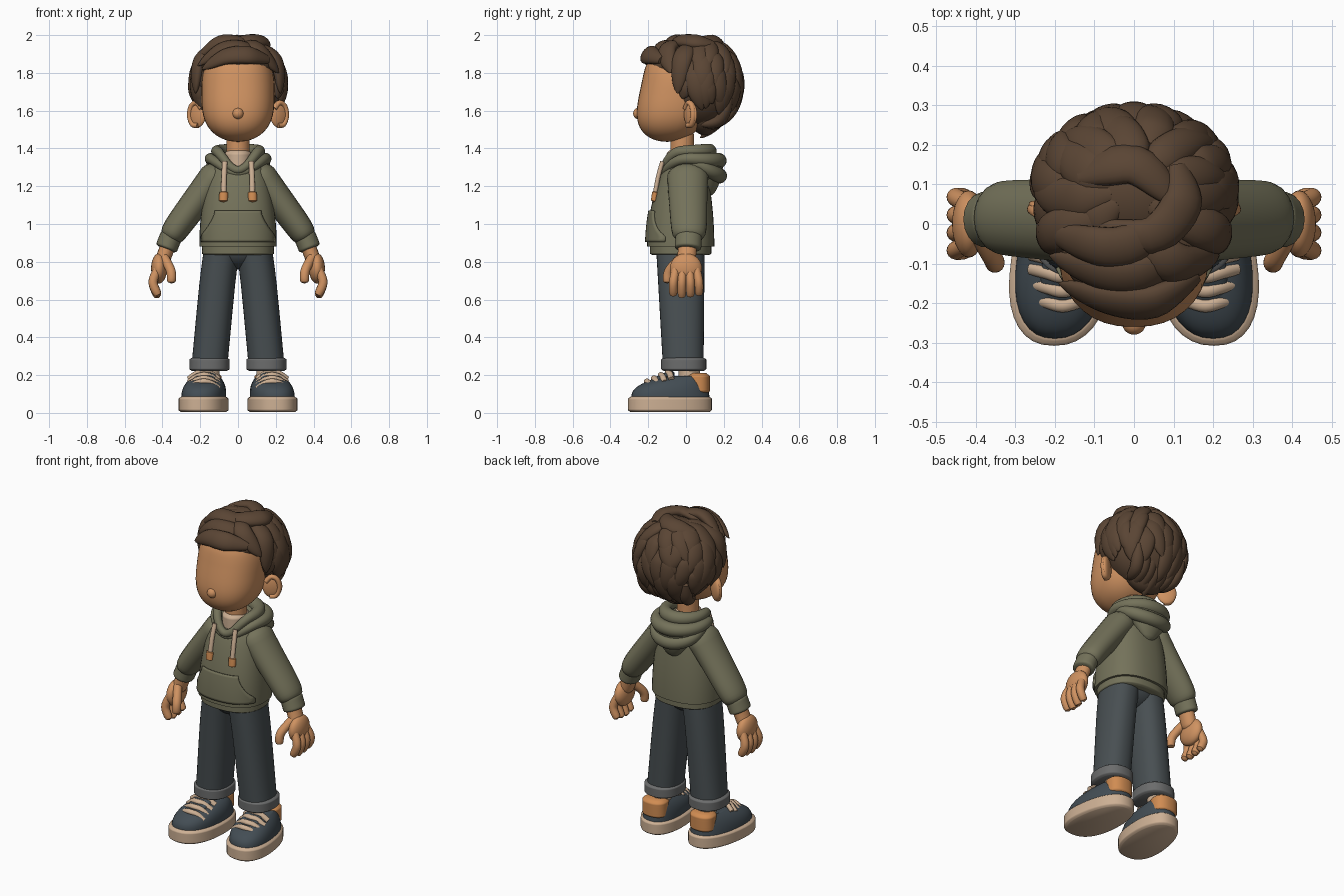
import bpy, bmesh, math, random
from mathutils import Vector, Matrix

random.seed(4)
cube = bpy.data.objects.get("Cube")
if cube:
    bpy.data.objects.remove(cube)


def material(name, code):
    linear = [((c / 255 + 0.055) / 1.055) ** 2.4 for c in bytes.fromhex(code)] + [1]
    mat = bpy.data.materials.new(name)
    mat.use_nodes = True
    mat.diffuse_color = linear
    shader = next(node for node in mat.node_tree.nodes if node.type == 'BSDF_PRINCIPLED')
    shader.inputs["Base Color"].default_value = linear
    return mat


SKIN = material("skin", "CF9261")
HAIR = material("brown hair", "5A4534")
OLIVE = material("olive cloth", "74725A")
DENIM = material("dark denim", "484F52")
CUFF = material("grey denim", "6B6C6C")
BLUE = material("slate shoe", "434D54")
CREAM = material("cream", "CDB094")
ORANGE = material("orange leather", "D08C52")

# Thickness along a tube, from start to end
EVEN = lambda f: 1
ROUND = lambda f: max(0, 1 - f ** 12) ** .5
BAND = lambda f: max(0, 1 - abs(2 * f - 1) ** 8) ** .5
LOCK = lambda f: min(1, .4 + 2 * f) * (1 - f ** 5)
SLEEVE = lambda f: (1.3 - .3 * f) * min(1, .45 + 4 * f) * ROUND(f)
RIM = lambda f: 1 - .3 * math.cos(math.tau * f)


def spline(points, steps, closed):
    """Catmull-Rom curve through tuples of any length."""
    n, out = len(points), []
    get = (lambda i: points[i % n]) if closed else (lambda i: points[min(max(i, 0), n - 1)])
    for i in range(n if closed else n - 1):
        for j in range(steps):
            t = j / steps
            out.append([b + t / 2 * (c - a + t * (2 * a - 5 * b + 4 * c - d + t * (3 * (b - c) + d - a)))
                        for a, b, c, d in zip(get(i - 1), get(i), get(i + 1), get(i + 2))])
    return out if closed else out + [list(points[-1])]


def finish(name, bm, mat):
    bmesh.ops.recalc_face_normals(bm, faces=bm.faces)
    mesh = bpy.data.meshes.new(name)
    bm.to_mesh(mesh)
    bm.free()
    mesh.materials.append(mat)
    ob = bpy.data.objects.new(name, mesh)
    bpy.context.collection.objects.link(ob)
    return ob


def join_rings(name, rings, mat, s, closed=False):
    """Join rings of points into a solid; s = -1 mirrors it in x."""
    bm = bmesh.new()
    verts = [[bm.verts.new((p[0] * s, p[1], p[2])) for p in ring] for ring in rings]
    n = len(verts[0])
    for a, b in zip(verts, verts[1:] + (verts[:1] if closed else [])):
        for i in range(n):
            bm.faces.new((a[i], a[(i + 1) % n], b[(i + 1) % n], b[i]))
    if not closed:
        bm.faces.new(verts[0])
        bm.faces.new(verts[-1])
    finish(name, bm, mat)


def loft(name, rows, mat, s=1, p=2.3, taper=0, shear=0):
    """Stack of horizontal superellipses from rows (cx, cy, z, rx, ry)."""
    power = lambda c: math.copysign(abs(c) ** (2 / p), c)
    rings, n = [], 36
    for cx, cy, z, rx, ry in spline(rows, 3, False):
        rx, ry = max(rx, .002), max(ry, .002)
        turn = [(power(math.cos(math.tau * i / n)), power(math.sin(math.tau * i / n))) for i in range(n)]
        rings.append([(cx + rx * u * (1 - taper * v) + shear * ry * v, cy + ry * v, z) for u, v in turn])
    join_rings(name, rings, mat, s)


def slab(name, center, rx, ry, low, high, mat, s=1, edge=.015, **shape):
    """Upright band with rounded edges."""
    rows = []
    for i in range(9):
        t = i / 4 - 1
        inset = edge * (1 - (1 - t ** 6) ** .5)
        rows.append((*center, low + (high - low) * i / 8, rx - inset, ry - inset))
    loft(name, rows, mat, s, **shape)


def tube(name, points, width, height, mat, s=1, profile=EVEN, up=(0, -1, 0), hub=None, closed=False, steps=6):
    """Oval tube along points; hub makes its thin side face outward from there."""
    path = [Vector(p) for p in spline(points, steps, closed)]
    m, n, rings = len(path), 18, []
    for i, c in enumerate(path):
        before, after = (i - 1, (i + 1) % m) if closed else (max(i - 1, 0), min(i + 1, m - 1))
        along = (path[after] - path[before]).normalized()
        side = along.cross(c - hub if hub else Vector(up)).normalized()
        top, scale = side.cross(along), max(profile(i / (m - 1)), .05)
        rings.append([c + scale * (side * width * math.cos(math.tau * j / n)
                                   + top * height * math.sin(math.tau * j / n)) for j in range(n)])
    join_rings(name, rings, mat, s, closed)


def ball(name, loc, size, mat, s=1, turn=0):
    bm = bmesh.new()
    bmesh.ops.create_uvsphere(bm, u_segments=28, v_segments=18, radius=1)
    turned = Matrix.Rotation(math.radians(turn) * s, 4, 'Z') @ Matrix.Diagonal((*size, 1))
    bm.transform(Matrix.Translation((loc[0] * s, loc[1], loc[2])) @ turned)
    finish(name, bm, mat)


# Head, nose and neck
head = []
for i in range(17):
    v = -math.cos(math.pi * i / 16)
    r = max(0, 1 - abs(v) ** 3) ** .5
    head.append((0, -.05 + .05 * min(v, .3), 1.69 + .255 * v, .193 * r, .197 * r))
loft("head", head, SKIN)
ball("nose", (0, -.25, 1.585), (.03, .03, .03), SKIN)
slab("neck", (0, -.02), .062, .063, 1.3, 1.5, SKIN, p=2)

# Hair: base masses, tiers of locks from the crown, nape locks, swept fringe
HUB = Vector((0, .085, 1.74))
ball("hair_base", HUB, (.238, .2, .238), HAIR)
ball("hair_front_base", (0, -.02, 1.845), (.2, .19, .11), HAIR)
ball("hair_nape_base", (0, .1, 1.58), (.14, .085, .11), HAIR)


def lock(around, start, end, drift, width):
    path = []
    for i in range(6):
        f = i / 5
        t, a = math.radians(start + (end - start) * f), math.radians(around + drift * f * f)
        r = .94 + .06 * f + .05 * f ** 6
        out = Vector((.245 * math.sin(t) * math.cos(a), .202 * math.sin(t) * math.sin(a), .24 * math.cos(t)))
        path.append(HUB + out * r)
    tube("hair_lock", path, width, .03, HAIR, profile=LOCK, hub=HUB, steps=3)


for count, spread, start, end in ((9, 112, 78, 114), (11, 106, 58, 122), (10, 115, 38, 96), (9, 130, 14, 72)):
    for i in range(count):
        around = 90 + spread * (2 * i / (count - 1) - 1) + random.uniform(-4, 4)
        hang = 36 * max(math.sin(math.radians(around)), 0) if start == 78 else 0
        lock(around, start, end + hang + random.uniform(-8, 8), random.uniform(-24, 18), random.uniform(.048, .06))

for i in range(-3, 4):
    x = .045 * i
    tube("nape_lock", [(x * 1.2, .235, 1.67), (x, .18, 1.55), (x * .8, .075, 1.455 + abs(x) / 2)],
         .036, .03, HAIR, profile=LOCK, hub=Vector((0, 0, 1.7)))


def fringe(*path):
    tube("fringe_lock", path, .055, .034, HAIR, profile=LOCK, hub=Vector((0, .03, 1.72)))


for i in range(3):
    back, rise = .07 * i, .035 * i
    fringe((.16 - back / 3, -.13 + back, 1.87 + rise), (.05 - back / 2, -.195 + back, 1.895 + rise),
           (-.07 - back / 3, -.19 + back, 1.885 + rise), (-.19 - back / 3, -.15 + back, 1.82 + rise / 2))
fringe((.02, -.04, 1.95), (.11, -.1, 1.92), (.215, -.08, 1.8))
for s in (1, -1):
    fringe((.07 * s, .03, 1.95), (.2 * s, -.02, 1.87), (.225 * s, -.045, 1.69))
fringe((.11, .15, 1.95), (.12, .05, 1.965), (.04, -.03, 1.97), (-.1, 0, 1.95))
fringe((-.14, .12, 1.94), (0, .15, 1.965), (.11, .05, 1.965))


# Hoodie body and hem
def body(z):
    f = (z - .88) / .47
    close = max(0, 1 - f ** 16) ** .5
    return 0, -.028 * (1 - f * f), z, .205 * (1 - .35 * f * f) * close, .178 * (1 - .45 * f * f) * close


loft("hoodie_body", [body(.88 + .47 * i / 20) for i in range(21)], OLIVE, p=2.4)
slab("hoodie_hem", (0, -.028), .191, .163, .835, .895, OLIVE, p=2.4)

# Front pouch pocket laid over the body
bm = bmesh.new()
grid = []
for i in range(13):
    f = i / 12
    z, half = .905 + .165 * f, .12 + .072 * min(1, 1.25 * (1 - f)) ** 1.5
    cx, cy, z, rx, ry = body(z)
    row = [half * j / 10 for j in range(-10, 11)]
    grid.append([bm.verts.new((x, cy - ry * (1 - abs(x / rx) ** 2.4) ** (1 / 2.4) - .004, z)) for x in row])
for a, b in zip(grid, grid[1:]):
    for j in range(20):
        bm.faces.new((a[j], a[j + 1], b[j + 1], b[j]))
pocket = finish("pouch_pocket", bm, OLIVE)
thick = pocket.modifiers.new("thickness", 'SOLIDIFY')
thick.thickness, thick.offset = .014, 0

# Hood bag, folded rims and shirt collar
bag = []
for i in range(17):
    f = i / 16
    r = .175 * f ** .6 * (1 - f ** 10) ** .5
    bag.append((0, .125 - .04 * f * f, 1.145 + .24 * f, r, .65 * r))
loft("hood_bag", bag, OLIVE, p=2)


def hood_rim(name, rx, cy, ry, z, dip, drop):
    path = []
    for i in range(16):
        a = math.tau * i / 16
        c = math.cos(a)
        path.append((rx * math.sin(a), cy - ry * c, z - dip * max(c, 0) ** 3 - drop * max(-c, 0)))
    tube(name, path, .031, .031, OLIVE, profile=RIM, up=(0, 0, 1), closed=True, steps=3)


hood_rim("hood_inner_rim", .112, 0, .122, 1.385, .1, 0)
hood_rim("hood_outer_rim", .146, .03, .145, 1.345, .075, .01)
hood_rim("hood_lower_fold", .138, .065, .112, 1.315, .03, .06)
slab("shirt_collar", (0, -.022), .072, .082, 1.27, 1.388, CREAM, p=2)

for side, s in (("left", 1), ("right", -1)):
    # Ear with a raised rim
    ball(side + "_ear", (.218, .024, 1.58), (.056, .02, .07), SKIN, s, 33)
    rim = []
    for i in range(6):
        a = math.radians(52 * i - 110)
        w = .04 * math.cos(a)
        rim.append((.222 + w * .85, .017 + w * .55, 1.58 + .062 * math.sin(a)))
    tube(side + "_ear_rim", rim, .014, .016, SKIN, s, up=(.55, -.85, 0))
    # Drawstring
    tube(side + "_drawstring", [(.07, -.125, 1.33), (.074, -.147, 1.25), (.076, -.164, 1.16)], .014, .012, CREAM, s)
    tube(side + "_drawstring_tip", [(.076, -.162, 1.175), (.077, -.17, 1.115)], .023, .017, ORANGE, s, BAND)
    # Sleeve and cuff
    tube(side + "_sleeve", [(.085, .01, 1.3), (.18, .01, 1.175), (.31, .015, 1), (.367, .015, .915)],
         .066, .088, OLIVE, s, SLEEVE)
    tube(side + "_sleeve_cuff", [(.35, .015, .945), (.382, .01, .865)], .059, .071, OLIVE, s, BAND, steps=16)
    # Hand
    tube(side + "_wrist", [(.365, .01, .9), (.41, 0, .78)], .04, .05, SKIN, s, ROUND, steps=12)
    ball(side + "_palm", (.418, 0, .765), (.042, .085, .08), SKIN, s)
    for i, finger in enumerate(("index", "middle", "ring", "little")):
        y, drop = .045 * i - .067, .01 * abs(i - 1.3)
        tube(side + "_" + finger + "_finger", [(.425, y * .8, .76), (.45, y, .69), (.42, y, .605 + drop)],
             .024, .023, SKIN, s, ROUND)
    tube(side + "_thumb", [(.39, -.03, .82), (.355, -.09, .75), (.353, -.1, .685)], .025, .025, SKIN, s, ROUND)
    # Trouser leg, rolled cuff and sock
    loft(side + "_trouser_leg", [(.085, -.03, .87, .095, .128), (.11, -.025, .68, .095, .122),
                                 (.15, -.015, .26, .095, .108)], DENIM, s)
    slab(side + "_trouser_cuff", (.151, -.012), .107, .12, .222, .292, CUFF, s)
    slab(side + "_sock", (.154, .018), .057, .057, .12, .26, CREAM, s, p=2)
    # Shoe: sole, upper, tongue and heel counter
    slab(side + "_shoe_sole", (.18, -.085), .13, .223, .004, .086, CREAM, s, taper=.08, shear=-.1)
    upper = []
    for i in range(9):
        f = i / 8
        toe, heel = .19 * f ** 3 - .29, .127 - .02 * f
        upper.append((.18 - .014 * f * f, (toe + heel) / 2, .07 + .125 * f, .116 - .05 * f ** 3, (heel - toe) / 2))
    loft(side + "_shoe_upper", upper, BLUE, s, taper=.06, shear=-.1)
    tube(side + "_shoe_tongue", [(.182, -.19, .15), (.178, -.13, .184), (.17, -.06, .212)],
         .057, .02, BLUE, s, ROUND, up=(0, -.45, 1))
    slab(side + "_heel_counter", (.163, .064), .076, .063, .1, .21, ORANGE, s, edge=.02)
    # Laces
    for i in range(4):
        y, z = .037 * i - .208, .168 + .017 * i
        tube(side + "_shoe_lace", [(.181 + dx, y + abs(dx) / 4, z - 6 * dx * dx) for dx in (-.08, -.04, 0, .04, .08)],
             .016, .013, CREAM, s, up=(0, -.45, 1))

# Trouser seat joining the legs
ball("trouser_seat", (0, -.03, .87), (.178, .128, .11), DENIM)

# Smooth shading that keeps hard edges
for ob in bpy.context.collection.objects:
    if ob.type == 'MESH':
        ob.select_set(True)
        bpy.context.view_layer.objects.active = ob
bpy.ops.object.shade_smooth_by_angle(angle=math.radians(45))
